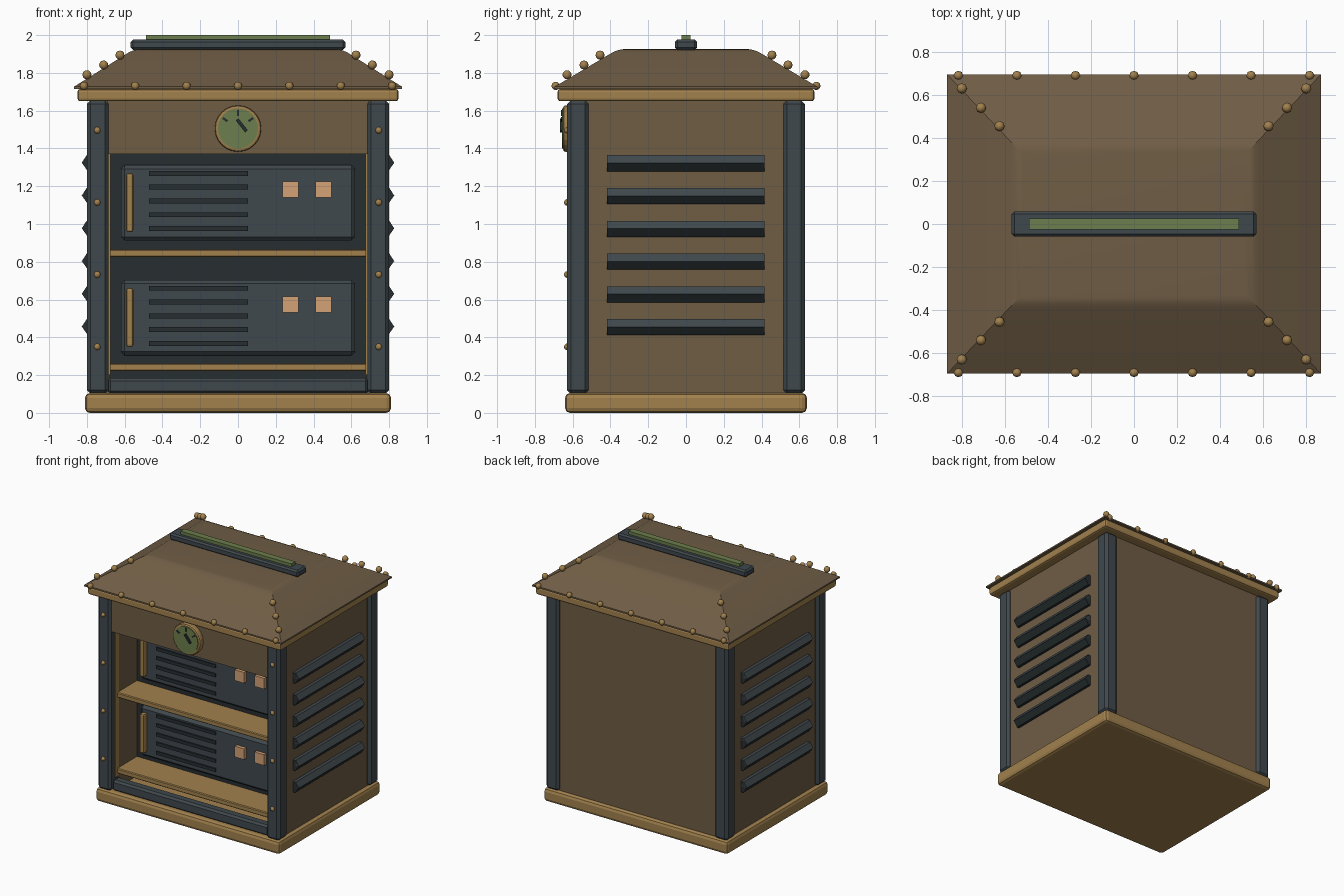
import bpy, bmesh, math
from mathutils import Matrix, Vector

if "Cube" in bpy.data.objects:
    bpy.data.objects.remove(bpy.data.objects["Cube"])


def material(name, rgb):
    m = bpy.data.materials.new(name)
    m.diffuse_color = (*rgb, 1)
    m.use_nodes = True
    m.node_tree.nodes["Principled BSDF"].inputs["Base Color"].default_value = m.diffuse_color
    return m


BROWN = material("brown_panel", (0.16, 0.11, 0.06))
GOLD = material("brass", (0.36, 0.22, 0.075))
STEEL = material("blue_grey_steel", (0.05, 0.065, 0.073))
DARK = material("dark_steel", (0.02, 0.027, 0.03))
GREEN = material("green_enamel", (0.15, 0.21, 0.075))
PEACH = material("peach_light", (0.66, 0.36, 0.18))


def finish(name, bm, mat, smooth=False):
    bmesh.ops.recalc_face_normals(bm, faces=bm.faces)
    for f in bm.faces:
        f.smooth = smooth
    me = bpy.data.meshes.new(name)
    bm.to_mesh(me)
    bm.free()
    me.materials.append(mat)
    ob = bpy.data.objects.new(name, me)
    bpy.context.collection.objects.link(ob)
    return ob


def box(name, x, y, z, mat, bevel=0.0, segments=1):
    """Box from (min, max) pairs, with optional bevelled edges."""
    bm = bmesh.new()
    bmesh.ops.create_cube(bm, size=1)
    for v in bm.verts:
        v.co = Vector([(a + b) / 2 + c * (b - a) for (a, b), c in zip((x, y, z), v.co)])
    ob = finish(name, bm, mat)
    if bevel:
        mod = ob.modifiers.new("bevel", 'BEVEL')
        mod.width, mod.segments = bevel, segments
    return ob


def prism(name, profile, y0, y1, mat):
    """Extrude an (x, z) profile along y."""
    bm = bmesh.new()
    face = bm.faces.new([bm.verts.new((x, y0, z)) for x, z in profile])
    ext = bmesh.ops.extrude_face_region(bm, geom=[face])
    verts = [g for g in ext["geom"] if isinstance(g, bmesh.types.BMVert)]
    bmesh.ops.translate(bm, verts=verts, vec=(0, y1 - y0, 0))
    return finish(name, bm, mat)


def disc(name, r, y0, y1, z, mat, bevel=0.0):
    bm = bmesh.new()
    bmesh.ops.create_cone(bm, cap_ends=True, segments=24, radius1=r, radius2=r, depth=y1 - y0,
                          matrix=Matrix.Translation((0, (y0 + y1) / 2, z)) @ Matrix.Rotation(math.pi / 2, 4, 'X'))
    ob = finish(name, bm, mat)
    if bevel:
        mod = ob.modifiers.new("bevel", 'BEVEL')
        mod.width, mod.segments = bevel, 2
    return ob


def rivets(name, points, r):
    bm = bmesh.new()
    for p in points:
        bmesh.ops.create_uvsphere(bm, u_segments=8, v_segments=6, radius=r, matrix=Matrix.Translation(p))
    return finish(name, bm, GOLD, smooth=True)


# Base and cornice
box("base_plinth", (-.81, .81), (-.64, .64), (0, .105), GOLD, .025, 2)
box("cornice", (-.85, .85), (-.68, .68), (1.65, 1.715), GOLD, .015, 2)

# Corner posts, side panels and louvres
for s, side in ((-1, "left"), (1, "right")):
    xs = sorted((s * .685, s * .80))
    for y, end in (((-.63, -.515), "front"), ((.515, .63), "back")):
        box(f"{side}_{end}_post", xs, y, (.10, 1.655), STEEL, .02)
    box(f"{side}_side_panel", sorted((s * .68, s * .775)), (-.53, .60), (.10, 1.655), BROWN)
    box(f"{side}_opening_trim", sorted((s * .675, s * .69)), (-.575, -.53), (.20, 1.37), GOLD)
    for i in range(6):
        z = 1.321 - i * .1735
        prism(f"{side}_louvre_{i + 1}",
              [(s * .77, z + .042), (s * .80, z + .042), (s * .826, z + .002), (s * .795, z - .042), (s * .77, z - .042)],
              -.418, .416, STEEL if i < 0 else DARK)
        # lighter cap on the upper half of each louvre
        prism(f"{side}_louvre_cap_{i + 1}",
              [(s * .77, z + .043), (s * .801, z + .043), (s * .828, z + .002), (s * .77, z + .002)],
              -.418, .416, STEEL)

# Back, header, inner panel and kick rail
box("back_panel", (-.70, .70), (.54, .605), (.10, 1.655), BROWN)
box("header_panel", (-.69, .69), (-.61, -.52), (1.37, 1.655), BROWN)
box("inner_panel", (-.69, .69), (-.30, -.27), (.10, 1.655), DARK)
box("kick_rail", (-.69, .69), (-.60, -.52), (.10, .185), STEEL, .015)

# Shelves
for name, z in (("middle_shelf", .845), ("lower_shelf", .241)):
    box(name, (-.685, .685), (-.55, -.29), (z - .02, z + .02), GOLD, .006)

# Equipment units with handle, vents and lights
for unit, z in (("upper", 1.112), ("lower", .504)):
    box(f"{unit}_unit", (-.62, .62), (-.35, -.28), (z - .2, z + .2), STEEL, .02)
    box(f"{unit}_handle", (-.592, -.554), (-.395, -.345), (z - .155, z + .157), GOLD, .012, 2)
    for i in range(5):
        zc = z + .156 - i * .073
        box(f"{unit}_vent_{i + 1}", (-.47, .053), (-.36, -.34), (zc - .013, zc + .013), DARK)
    for i, x in enumerate((.235, .41)):
        box(f"{unit}_light_{i + 1}", (x, x + .084), (-.377, -.34), (z + .027, z + .113), PEACH)

# Round gauge
GZ = 1.505
disc("gauge_rim", .123, -.65, -.60, GZ, GOLD, .012)
disc("gauge_face", .106, -.656, -.63, GZ, GREEN)


def mark(name, centre, size, angle, y0):
    ob = box(name, (-size[0] / 2, size[0] / 2), (y0, -.65), (-size[1] / 2, size[1] / 2), DARK)
    ob.rotation_euler = (0, angle, 0)
    ob.location = (centre[0], 0, centre[1])


mark("gauge_needle", (.02, GZ + .017), (.018, .08), math.radians(-38), -.668)
for i, a in enumerate((-55, 0, 55)):
    t = math.radians(a)
    mark(f"gauge_tick_{i + 1}", (.083 * math.sin(t), GZ + .083 * math.cos(t)), (.012, .03), t, -.661)

# Hipped roof with softened upper edges
bm = bmesh.new()
rings = [[bm.verts.new((sx * hx, sy * hy, z)) for sx, sy in ((-1, -1), (1, -1), (1, 1), (-1, 1))]
         for hx, hy, z in ((.868, .695, 1.715), (.868, .695, 1.727), (.55, .36, 1.926))]
bm.faces.new(rings[0])
bm.faces.new(rings[2])
for a, b in zip(rings, rings[1:]):
    for i in range(4):
        j = (i + 1) % 4
        bm.faces.new((a[i], a[j], b[j], b[i]))
top = [e for e in bm.edges if all(v in rings[2] for v in e.verts)]
bmesh.ops.bevel(bm, geom=top, offset=.035, segments=3, profile=.5, affect='EDGES')
roof = finish("roof", bm, BROWN)
bpy.context.view_layer.objects.active = roof
roof.select_set(True)
bpy.ops.object.shade_smooth_by_angle(angle=math.radians(20))

# Ridge bar and green strip
box("ridge_bar", (-.568, .568), (-.058, .058), (1.922, 1.976), STEEL, .012)
box("ridge_strip", (-.487, .487), (-.025, .025), (1.97, 2.0), GREEN)

# Rivets on the eaves, hips and front posts
rivets("eave_rivets", [((i - 3) * .272, sy * .69, 1.731) for i in range(7) for sy in (-1, 1)], .022)
rivets("hip_rivets", [(sx * x, sy * y, z) for sx in (-1, 1) for sy in (-1, 1)
                      for x, y, z in ((.80, .63, 1.79), (.711, .54, 1.842), (.625, .455, 1.894))], .024)
rivets("post_rivets", [(s * .745, -.628, .35 + i * .382) for s in (-1, 1) for i in range(4)], .018)
